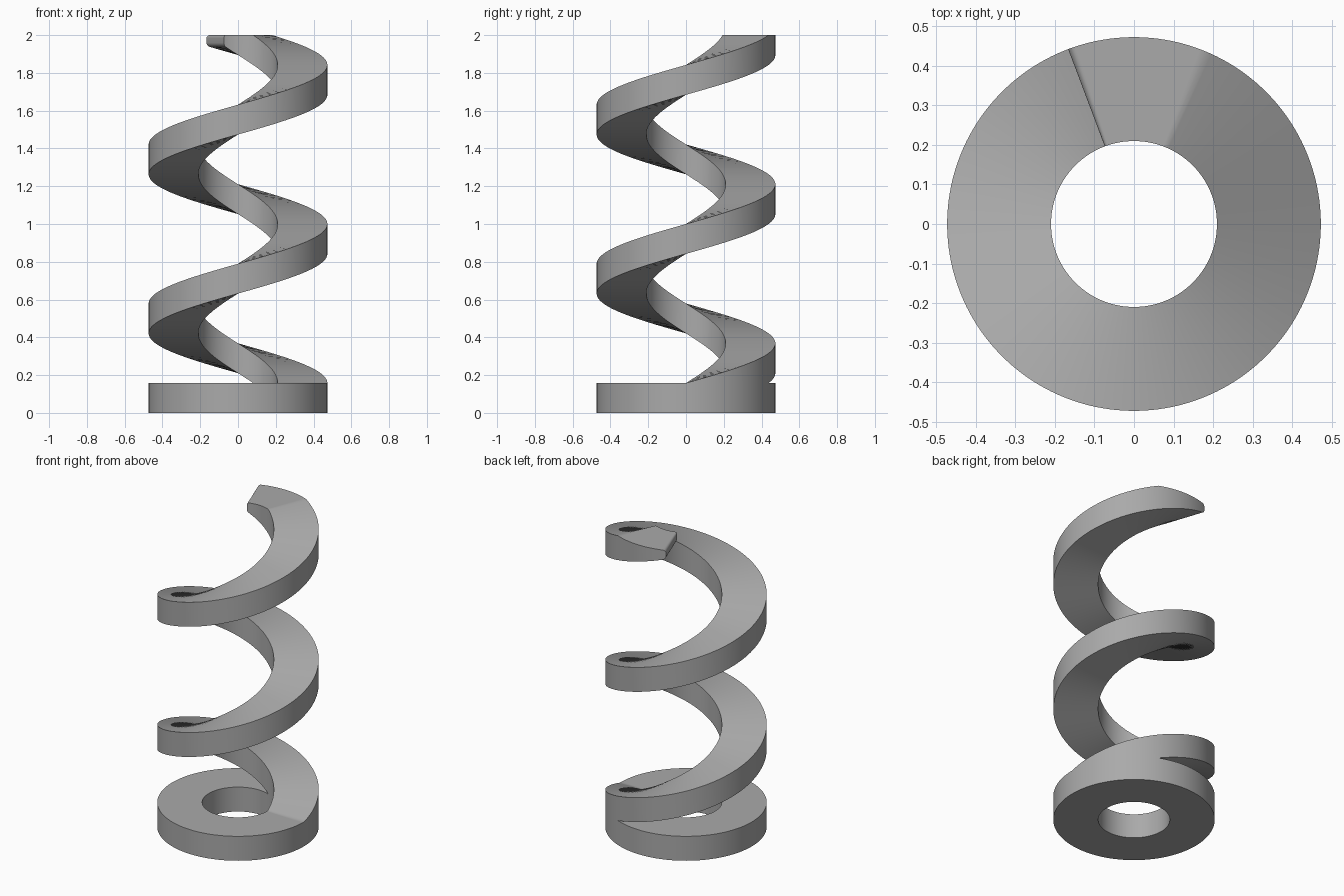
import bpy, bmesh, math

if "Cube" in bpy.data.objects:
    bpy.data.objects.remove(bpy.data.objects["Cube"])

R_IN, R_OUT = 0.21, 0.473
SEG = 192                      # segments per turn
BASE = 36                      # segments needed to climb one band thickness
END = 2 * SEG + 59             # last segment of the spiral
PITCH = 2 / (2 + 2 * BASE / SEG)
H = PITCH * BASE / SEG         # band thickness = base ring height


def pt(bm, r, step, z):
    a = 2 * math.pi * step / SEG
    return bm.verts.new((r * math.cos(a), r * math.sin(a), z))


def section(bm, step, lo, hi):
    """inner bottom, outer bottom, outer top, inner top"""
    return [pt(bm, R_IN, step, lo), pt(bm, R_OUT, step, lo),
            pt(bm, R_OUT, step, hi), pt(bm, R_IN, step, hi)]


def bridge(bm, s, t, sides):
    for i in sides:
        j = (i + 1) % 4
        bm.faces.new((s[i], t[i], t[j], s[j]))


def finish(bm, name, mat):
    bmesh.ops.remove_doubles(bm, verts=bm.verts, dist=1e-5)
    bmesh.ops.recalc_face_normals(bm, faces=bm.faces)
    me = bpy.data.meshes.new(name)
    bm.to_mesh(me)
    bm.free()
    me.materials.append(mat)
    ob = bpy.data.objects.new(name, me)
    bpy.context.collection.objects.link(ob)
    bpy.context.view_layer.objects.active = ob
    ob.select_set(True)
    bpy.ops.object.shade_smooth_by_angle(angle=math.radians(30))
    ob.select_set(False)


grey = bpy.data.materials.new("grey")
grey.diffuse_color = (0.4, 0.4, 0.4, 1)
grey.use_nodes = True
grey.node_tree.nodes["Principled BSDF"].inputs["Base Color"].default_value = grey.diffuse_color

bm = bmesh.new()

# base ring, left open where the spiral grows out of it
ring = [section(bm, k, 0, H) for k in range(SEG)]
for k in range(SEG):
    bridge(bm, ring[k], ring[(k + 1) % SEG], (0, 1, 3) if k < BASE else (0, 1, 2, 3))


# spiral band: underside starts at the base top, upper side is cut flat at z = 2
def levels(step):
    top = H + PITCH * step / SEG
    return max(H, top - H), min(2, top)


stations = [(k, *levels(k)) for k in range(END - 1)]
# rounded tip
lo, hi = levels(END)
rad, width = 0.016, 1.3
for i in range(7):
    a = math.pi / 2 * i / 6
    drop = rad * (1 - math.cos(a))
    step = END - width + width * math.sin(a)
    stations.append((step, levels(step)[0] + drop, hi - drop))

band = [section(bm, *s) for s in stations]
for k in range(len(band) - 1):
    bridge(bm, band[k], band[k + 1], (1, 2, 3) if k < BASE else (0, 1, 2, 3))
bm.faces.new(band[-1])

finish(bm, "spiral_spring_with_base", grey)
